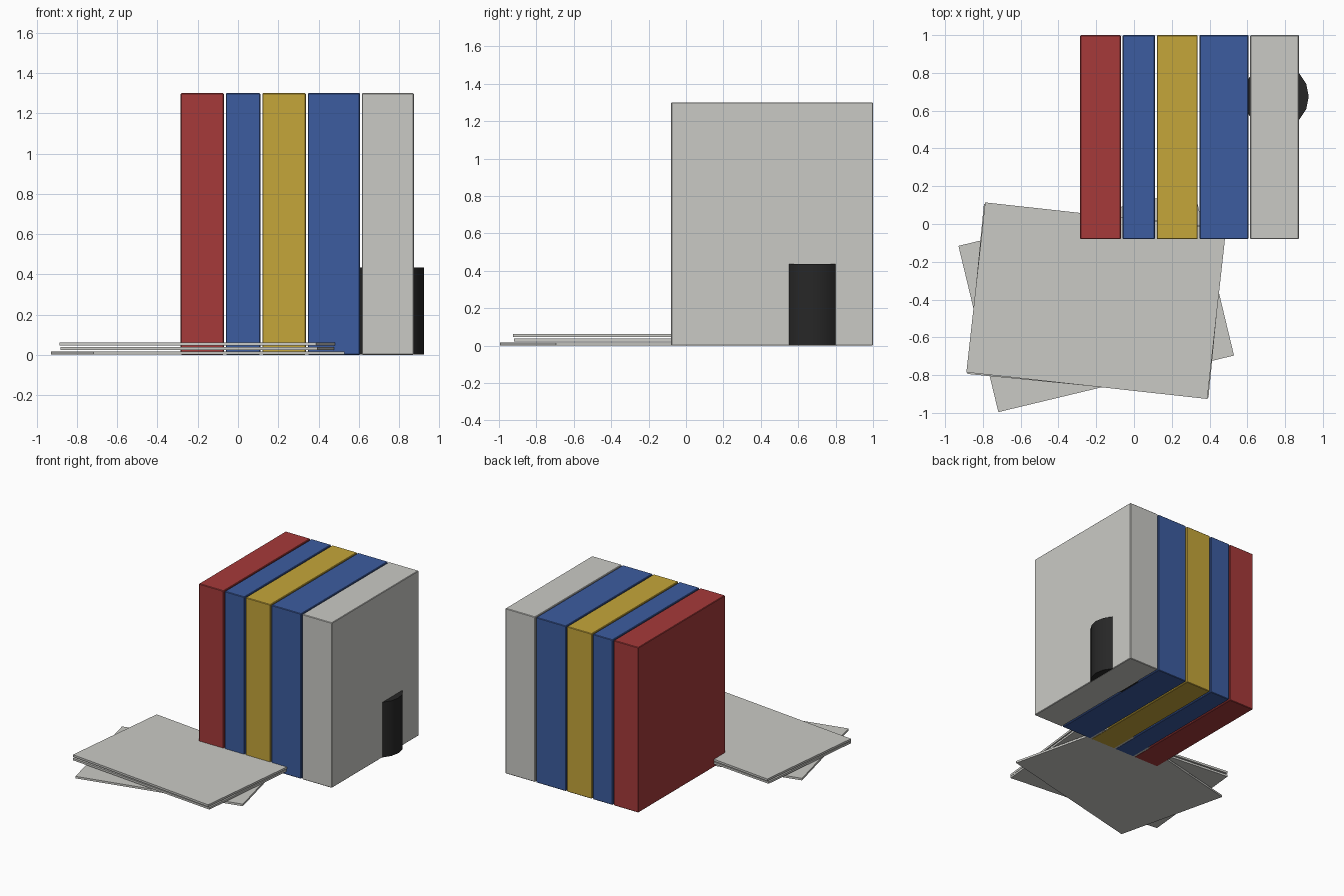
import bpy
import math

cube = bpy.data.objects.get("Cube")
if cube:
    bpy.data.objects.remove(cube, do_unlink=True)


def material(name, rgb):
    mat = bpy.data.materials.new(name)
    mat.use_nodes = True
    mat.diffuse_color = (*rgb, 1)
    mat.node_tree.nodes["Principled BSDF"].inputs["Base Color"].default_value = (*rgb, 1)
    return mat


red = material("red", (0.38, 0.042, 0.042))
blue = material("blue", (0.045, 0.107, 0.35))
yellow = material("yellow", (0.56, 0.38, 0.042))
pale = material("pale_grey", (0.59, 0.59, 0.56))
black = material("black", (0.02, 0.02, 0.02))


def box(name, mat, centre, size, turn=0, bevel=0):
    bpy.ops.mesh.primitive_cube_add(size=1, location=centre)
    ob = bpy.context.object
    ob.name = name
    ob.scale = size
    bpy.ops.object.transform_apply(location=False, rotation=False, scale=True)
    ob.rotation_euler.z = math.radians(turn)
    ob.data.materials.append(mat)
    if bevel:
        mod = ob.modifiers.new("soft_edges", "BEVEL")
        mod.width = bevel
        mod.segments = 1
    return ob


# Row of upright books
FRONT, BACK, HEIGHT = -0.08, 1.0, 1.3
books = [
    ("red_book", red, -0.285, -0.07),
    ("thin_blue_book", blue, -0.06, 0.111),
    ("yellow_book", yellow, 0.121, 0.337),
    ("thick_blue_book", blue, 0.347, 0.606),
    ("grey_book", pale, 0.615, 0.873),
]
for name, mat, left, right in books:
    box(name, mat,
        ((left + right) / 2, (FRONT + BACK) / 2, HEIGHT / 2),
        (right - left, BACK - FRONT, HEIGHT), bevel=0.004)

# Loose stack of sheets, each turned a little
for name, z, turn in [("lower_sheet", 0.009, 13.5),
                      ("middle_sheet", 0.031, -5.6),
                      ("upper_sheet", 0.054, -6.3)]:
    box(name, pale, (-0.2, -0.406, z), (1.283, 0.905, 0.016), turn)

# Round cup partly sunk into the end book
bpy.ops.mesh.primitive_cylinder_add(vertices=16, radius=0.175, depth=0.434,
                                    location=(0.75, 0.675, 0.218),
                                    rotation=(0, 0, math.pi / 2))
cup = bpy.context.object
cup.name = "cup"
cup.data.materials.append(black)
bpy.ops.object.shade_smooth_by_angle(angle=math.radians(30))
